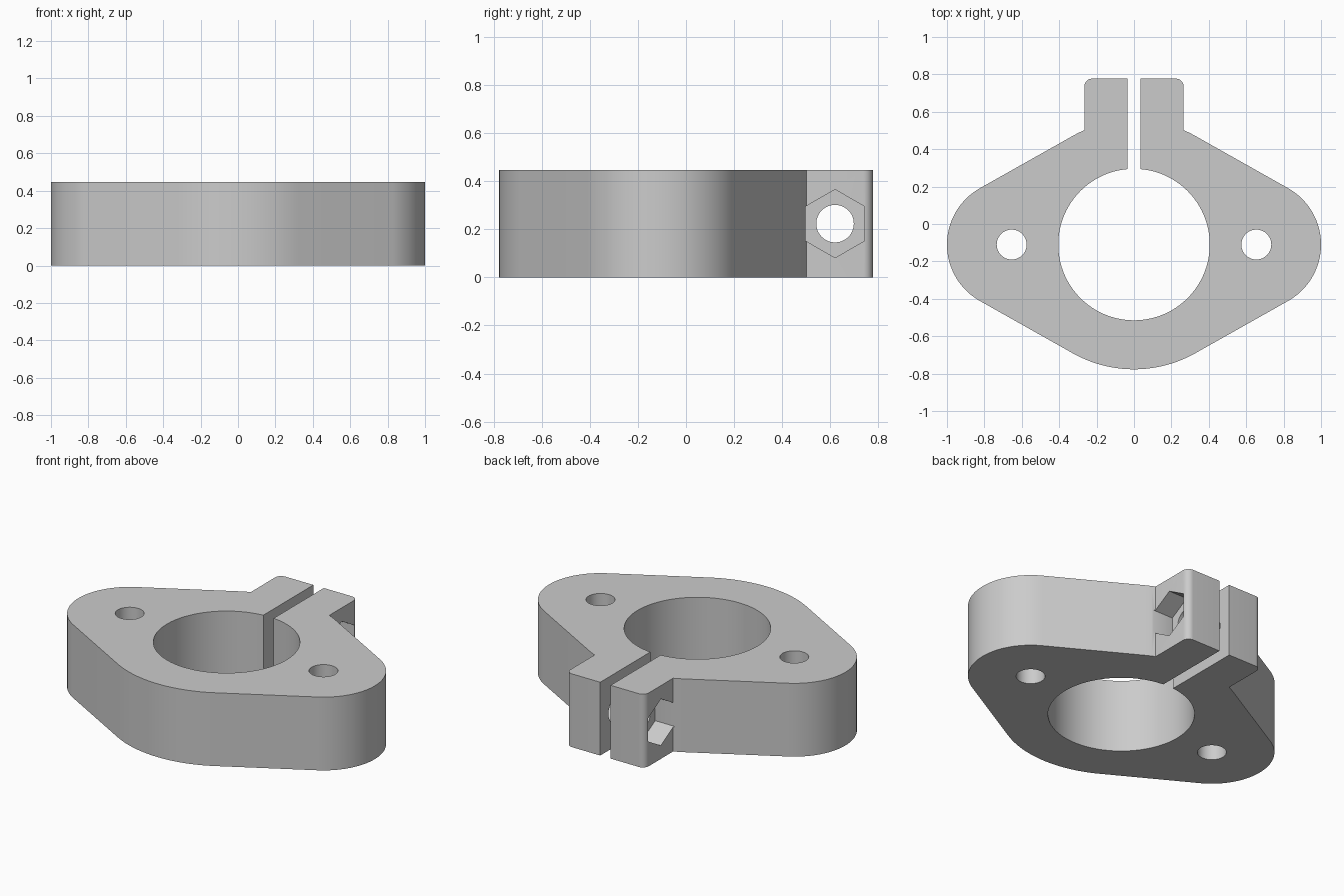
import bpy
import bmesh
from math import sin, cos, asin, acos, radians, pi

HEIGHT = 0.447
CY = -0.11                      # y of the bore and mounting hole centres
HUB, LOBE, LOBE_X = 0.667, 0.346, 0.654
BORE, GAP = 0.405, 0.035
EAR_X, EAR_Y, FILLET = 0.265, 0.777, 0.04
BOLT_Y, BOLT_Z = 0.62, HEIGHT / 2

cube = bpy.data.objects.get("Cube")
if cube:
    bpy.data.objects.remove(cube, do_unlink=True)


def arc(cx, cy, r, a0, a1, n):
    """Points along an arc, both ends included."""
    steps = [a0 + (a1 - a0) * i / n for i in range(n + 1)]
    return [(cx + r * cos(a), cy + r * sin(a)) for a in steps]


def prism(name, outline, low, high, axis="z"):
    """Extrude a closed outline along z or along x."""
    bm = bmesh.new()
    place = (lambda p: (p[0], p[1], low)) if axis == "z" else (lambda p: (low, p[0], p[1]))
    face = bm.faces.new([bm.verts.new(place(p)) for p in outline])
    top = bmesh.ops.extrude_face_region(bm, geom=[face])["geom"]
    move = (0, 0, high - low) if axis == "z" else (high - low, 0, 0)
    bmesh.ops.translate(bm, vec=move, verts=[v for v in top if isinstance(v, bmesh.types.BMVert)])
    bmesh.ops.recalc_face_normals(bm, faces=bm.faces[:])
    mesh = bpy.data.meshes.new(name)
    bm.to_mesh(mesh)
    bm.free()
    obj = bpy.data.objects.new(name, mesh)
    bpy.context.collection.objects.link(obj)
    return obj


def circle(cx, cy, r, n, start=0.0):
    return arc(cx, cy, r, start, start + 2 * pi, n)[:-1]


# Clamp body: hub, two lobes, two ears and the split bore in one outline
tangent = acos((HUB - LOBE) / LOBE_X)
half = [(GAP, EAR_Y)]
half += arc(EAR_X - FILLET, EAR_Y - FILLET, FILLET, pi / 2, 0, 8)
half += arc(0, CY, HUB, acos(EAR_X / HUB), tangent, 3)
half += arc(LOBE_X, CY, LOBE, tangent, -tangent, 40)
half += arc(0, CY, HUB, -tangent, -pi / 2, 14)
other_half = [(-x, y) for x, y in reversed(half[:-1])]
slit = asin(GAP / BORE)
bore = arc(0, CY, BORE, pi / 2 + slit, 2.5 * pi - slit, 96)
body = prism("clamp_body", half + other_half + bore, 0, HEIGHT)

# Cutters: mounting holes, clamp bolt hole and hexagonal nut pockets
cutters = [prism("bolt_hole_cutter", circle(BOLT_Y, BOLT_Z, 0.078, 48), -0.2, 0.2, "x")]
for side in (-1, 1):
    cutters.append(prism("mounting_hole_cutter",
                         circle(side * LOBE_X, CY, 0.08, 48), -0.1, HEIGHT + 0.1))
    low, high = sorted((side * 0.14, side * 0.4))
    cutters.append(prism("nut_pocket_cutter",
                         circle(BOLT_Y, BOLT_Z, 0.142, 6, radians(90)), low, high, "x"))

bpy.ops.object.select_all(action="DESELECT")
bpy.context.view_layer.objects.active = body
body.select_set(True)
for cutter in cutters:
    cutter.hide_render = True
    mod = body.modifiers.new("cut", "BOOLEAN")
    mod.operation = "DIFFERENCE"
    mod.solver = "EXACT"
    mod.object = cutter
    bpy.ops.object.modifier_apply(modifier=mod.name)
    bpy.data.objects.remove(cutter, do_unlink=True)

# Plain grey finish
grey = bpy.data.materials.new("light_grey")
grey.use_nodes = True
colour = (0.6, 0.6, 0.6, 1)
grey.diffuse_color = colour
grey.node_tree.nodes["Principled BSDF"].inputs["Base Color"].default_value = colour
body.data.materials.clear()
body.data.materials.append(grey)
bpy.ops.object.shade_smooth_by_angle(angle=radians(25))
